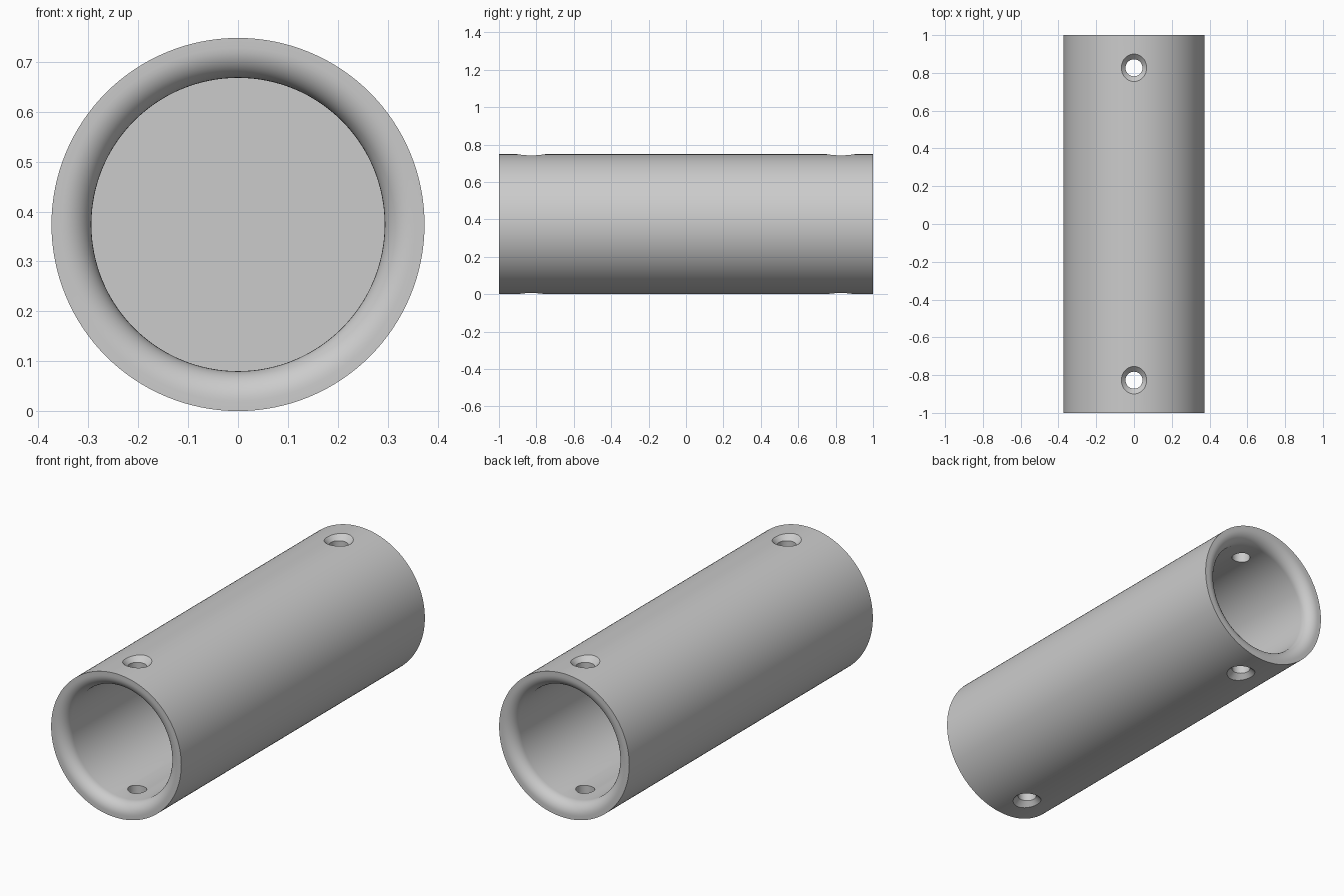
import bpy, bmesh, math
from mathutils import Vector

cube = bpy.data.objects.get("Cube")
if cube:
    bpy.data.objects.remove(cube, do_unlink=True)

R = 0.374            # outer radius
BORE = 0.294         # bore radius
LIP = 0.06           # rounding at the bore mouths
WALL = 0.04          # half thickness of the inner dividing wall
HOLE = 0.045         # screw hole radius
HOLE_Y = 0.827       # screw hole distance from the middle
SINK = 0.028         # countersink depth

grey = bpy.data.materials.new("plain grey")
grey.use_nodes = True
grey.diffuse_color = (0.6, 0.6, 0.6, 1)
grey.node_tree.nodes["Principled BSDF"].inputs["Base Color"].default_value = (0.6, 0.6, 0.6, 1)


def revolve(name, half, axis, centre, steps):
    """Mirror a (radius, height) half profile and spin it into a closed solid."""
    profile = half + [(r, -h) for r, h in reversed(half)]
    axis = Vector(axis)
    bm = bmesh.new()
    verts = [bm.verts.new(Vector((r, 0, 0)) + axis * h) for r, h in profile]
    edges = [bm.edges.new(pair) for pair in zip(verts, verts[1:])]
    bmesh.ops.spin(bm, geom=verts + edges, cent=(0, 0, 0), axis=axis,
                   angle=math.tau, steps=steps, use_duplicate=False)
    bmesh.ops.remove_doubles(bm, verts=bm.verts[:], dist=1e-5)
    bmesh.ops.recalc_face_normals(bm, faces=bm.faces[:])
    bmesh.ops.translate(bm, verts=bm.verts[:], vec=centre)
    mesh = bpy.data.meshes.new(name)
    bm.to_mesh(mesh)
    bm.free()
    mesh.materials.append(grey)
    obj = bpy.data.objects.new(name, mesh)
    bpy.context.collection.objects.link(obj)
    return obj


# Tube body: blind bore from each end with a rounded mouth
lip = [(BORE + LIP * (1 - math.cos(a)), -1 + LIP * (1 - math.sin(a)))
       for a in (math.pi / 2 * i / 10 for i in range(11))]
tube = revolve("tube", [(0, -WALL), (BORE, -WALL)] + lip + [(R, -1)],
               (0, 1, 0), (0, 0, R), 128)

# The profile runs over the outside, so the mirrored half closes the body
bpy.context.view_layer.objects.active = tube
tube.select_set(True)

# Countersunk screw holes through top and bottom near each end
over = 0.03
hole_half = [(0, -R - over), (HOLE + SINK + over, -R - over), (HOLE, -R + SINK)]
for side in (-1, 1):
    cutter = revolve("hole_cutter", hole_half, (0, 0, 1), (0, side * HOLE_Y, R), 48)
    cutter.hide_render = True
    mod = tube.modifiers.new("screw_hole", "BOOLEAN")
    mod.operation = "DIFFERENCE"
    mod.solver = "EXACT"
    mod.object = cutter
    bpy.ops.object.modifier_apply(modifier=mod.name)
    bpy.data.objects.remove(cutter, do_unlink=True)

bpy.ops.object.shade_smooth_by_angle(angle=math.radians(30))
